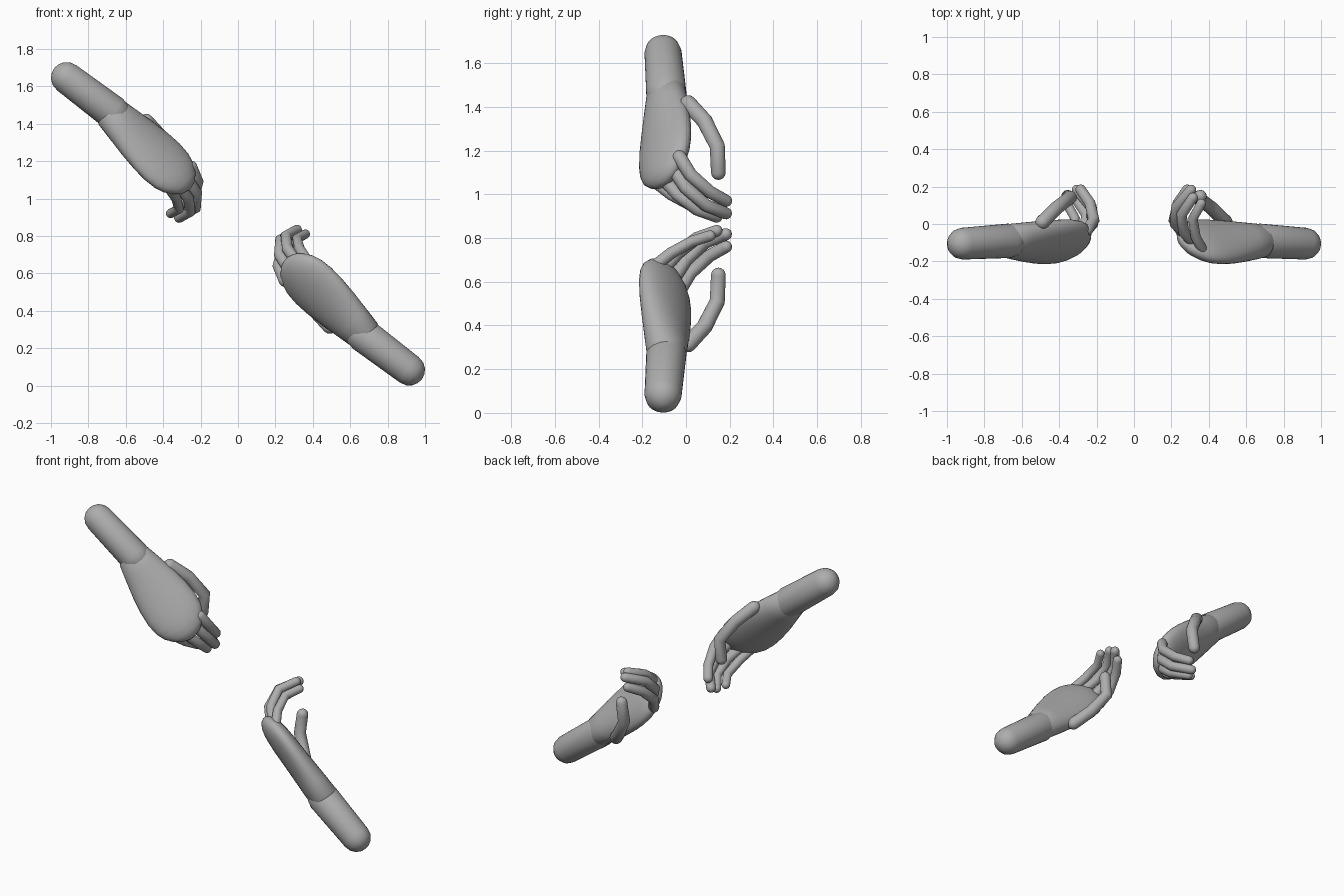
import bpy, bmesh, math
from mathutils import Vector

if "Cube" in bpy.data.objects:
    bpy.data.objects.remove(bpy.data.objects["Cube"])

grey = bpy.data.materials.new("plain grey")
grey.diffuse_color = (0.42, 0.42, 0.42, 1)
grey.use_nodes = True
grey.node_tree.nodes["Principled BSDF"].inputs["Base Color"].default_value = grey.diffuse_color
MID = 1.73  # the lower hand is the upper one turned half round the y axis


def loft(name, rings):
    """Skin closed rings of points, closing both ends, once for each hand."""
    for side in ("upper", "lower"):
        bm = bmesh.new()
        loops = []
        for ring in rings:
            loops.append([bm.verts.new(p if side == "upper" else (-p.x, p.y, MID - p.z))
                          for p in ring])
        n = len(loops[0])
        for a, b in zip(loops, loops[1:]):
            for i in range(n):
                bm.faces.new((a[i], a[(i + 1) % n], b[(i + 1) % n], b[i]))
        bm.faces.new(loops[0])
        bm.faces.new(loops[-1])
        bmesh.ops.recalc_face_normals(bm, faces=bm.faces)
        me = bpy.data.meshes.new(f"{side}_{name}")
        bm.to_mesh(me)
        bm.free()
        me.materials.append(grey)
        for p in me.polygons:
            p.use_smooth = True
        ob = bpy.data.objects.new(f"{side}_{name}", me)
        bpy.context.collection.objects.link(ob)


def ellipse(c, u, v, n):
    return [c + u * math.cos(2 * math.pi * i / n) + v * math.sin(2 * math.pi * i / n)
            for i in range(n)]


def limb(name, path, r0, r1, n=20):
    """Round-ended tube along a bent path, tapering from r0 to r1."""
    pts = [Vector(p) for p in path]
    last = len(pts) - 1
    stations = []
    for i, p in enumerate(pts):
        before = (p - pts[i - 1]).normalized() if i else None
        after = (pts[i + 1] - p).normalized() if i < last else None
        t = ((before or after) + (after or before)).normalized()
        r = r0 + (r1 - r0) * i / last
        if i == 0:
            stations += [(p - t * r * math.cos(a), t, r * math.sin(a))
                         for a in (math.radians(d) for d in (5, 22, 42, 64))]
        stations.append((p, t, r))
        if i == last:
            stations += [(p + t * r * math.cos(a), t, r * math.sin(a))
                         for a in (math.radians(d) for d in (64, 42, 22, 5))]
    rings = []
    ref = Vector((0.69, 0.3, 0.72))
    for c, t, r in stations:
        u = (ref - t * ref.dot(t)).normalized()
        ref = u
        rings.append(ellipse(c, u * r, t.cross(u) * r, n))
    loft(name, rings)


# forearm
limb("forearm", [(-0.915, -0.105, 1.645), (-0.67, -0.09, 1.46)], 0.085, 0.092, 32)

# palm: flattened sections along the hand, rolled about its length
start = Vector((-0.68, -0.09, 1.46))
along = Vector((0.72, -0.015, -0.69)).normalized()
roll = math.radians(40)
wide = Vector((0.69, 0, 0.72)) * math.cos(roll) + Vector((0, 1, 0)) * math.sin(roll)
wide = (wide - along * wide.dot(along)).normalized()
thick = along.cross(wide)
sections = [(-0.06, 0.03, 0.03), (-0.03, 0.075, 0.07), (0.0, 0.097, 0.085), (0.1, 0.122, 0.082),
            (0.2, 0.145, 0.077), (0.3, 0.161, 0.073), (0.38, 0.166, 0.07), (0.45, 0.158, 0.066),
            (0.5, 0.138, 0.06), (0.545, 0.102, 0.048), (0.575, 0.062, 0.03), (0.588, 0.015, 0.008)]
loft("palm", [ellipse(start + along * s, wide * a, thick * t, 32) for s, a, t in sections])

# fingers and thumb
limb("index_finger", [(-0.25, -0.03, 1.17), (-0.215, 0.02, 1.09),
                      (-0.235, 0.11, 1.01), (-0.285, 0.183, 0.97)], 0.032, 0.028)
limb("middle_finger", [(-0.28, -0.06, 1.12), (-0.222, 0.0, 1.03),
                       (-0.227, 0.09, 0.95), (-0.305, 0.182, 0.913)], 0.032, 0.028)
limb("ring_finger", [(-0.325, -0.11, 1.08), (-0.265, -0.04, 1.0),
                     (-0.255, 0.05, 0.93), (-0.315, 0.14, 0.897)], 0.031, 0.027)
limb("little_finger", [(-0.37, -0.145, 1.06), (-0.33, -0.07, 1.0),
                       (-0.315, 0.03, 0.945), (-0.36, 0.11, 0.92)], 0.028, 0.025)
limb("thumb", [(-0.49, 0.01, 1.415), (-0.415, 0.085, 1.335),
               (-0.34, 0.143, 1.22), (-0.355, 0.148, 1.1)], 0.038, 0.034)
